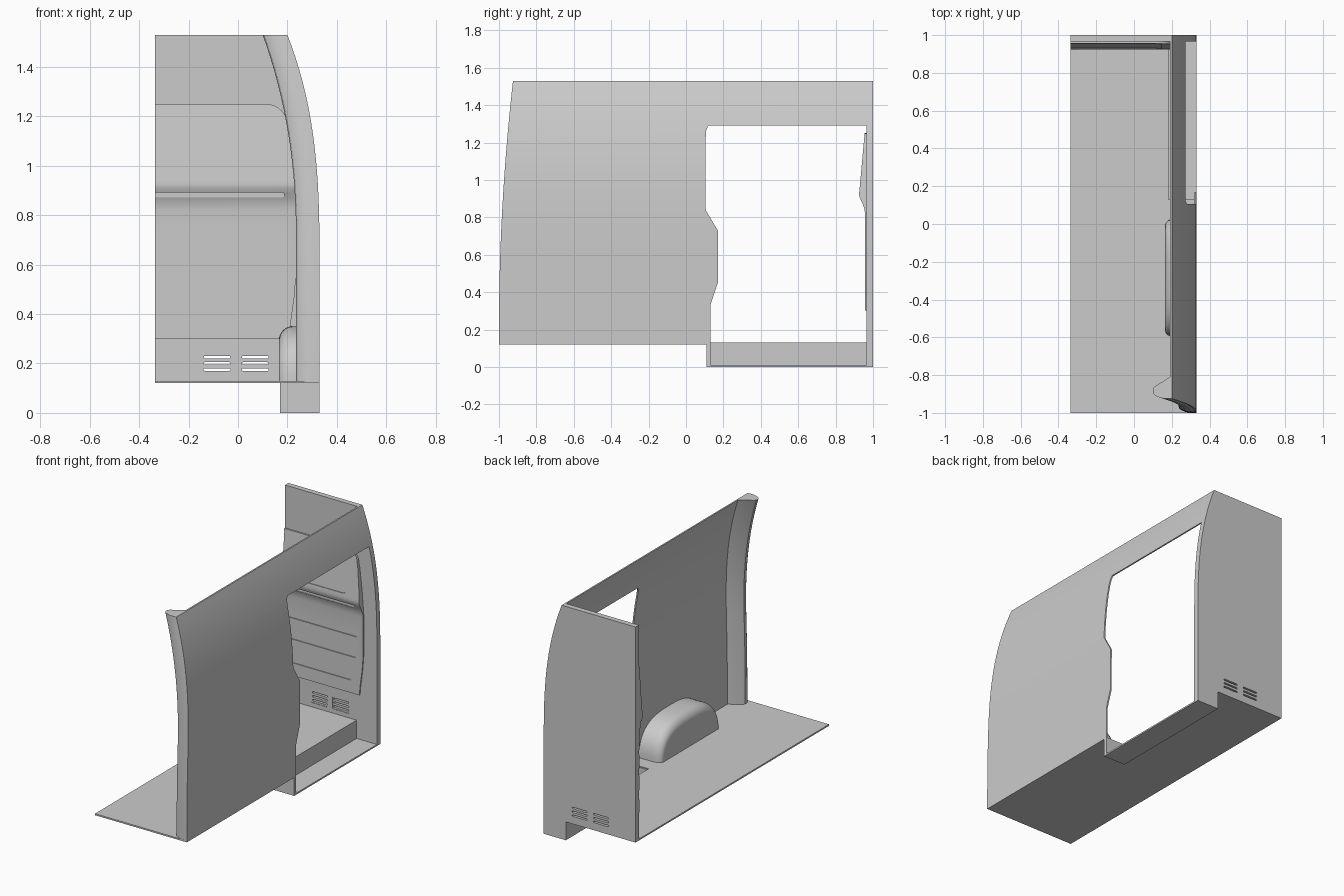
import bpy, bmesh, math

if "Cube" in bpy.data.objects:
    bpy.data.objects.remove(bpy.data.objects["Cube"])

XL, ZT, ZF = -0.335, 1.53, 0.12      # open left side, top height, floor underside


def finish(name, bm):
    bmesh.ops.recalc_face_normals(bm, faces=bm.faces)
    me = bpy.data.meshes.new(name)
    bm.to_mesh(me)
    bm.free()
    ob = bpy.data.objects.new(name, me)
    bpy.context.collection.objects.link(ob)
    return ob


def loft(name, rings):
    bm = bmesh.new()
    rs = [[bm.verts.new(p) for p in r] for r in rings]
    n = len(rs[0])
    for a, b in zip(rs, rs[1:]):
        for i in range(n):
            bm.faces.new((a[i], a[(i + 1) % n], b[(i + 1) % n], b[i]))
    bm.faces.new(rs[0])
    bm.faces.new(rs[-1])
    return finish(name, bm)


def prism(name, pts, a, b, axis):
    """Extrude a 2D outline along an axis; b may be a function of the 2nd coordinate."""
    place = {'x': lambda p, t: (t, p[0], p[1]),
             'y': lambda p, t: (p[0], t, p[1]),
             'z': lambda p, t: (p[0], p[1], t)}[axis]
    end = b if callable(b) else (lambda v: b)
    return loft(name, [[place(p, a) for p in pts], [place(p, end(p[1])) for p in pts]])


def box(name, x0, x1, y0, y1, z0, z1):
    return prism(name, [(x0, y0), (x1, y0), (x1, y1), (x0, y1)], z0, z1, 'z')


def rounded(x0, x1, z0, z1, r, seg=6):
    pts = []
    for k, (cx, cz) in enumerate([(x1 - r, z1 - r), (x0 + r, z1 - r),
                                  (x0 + r, z0 + r), (x1 - r, z0 + r)]):
        for i in range(seg + 1):
            a = math.pi / 2 * (k + i / seg)
            pts.append((cx + r * math.cos(a), cz + r * math.sin(a)))
    return pts


def boolean(ob, cutter, op='DIFFERENCE'):
    m = ob.modifiers.new('cut', 'BOOLEAN')
    m.operation, m.object, m.solver = op, cutter, 'EXACT'
    with bpy.context.temp_override(object=ob, active_object=ob, selected_objects=[ob]):
        bpy.ops.object.modifier_apply(modifier=m.name)
    bpy.data.objects.remove(cutter, do_unlink=True)


def wall_x(z):        # outer skin
    return 0.33 - 0.13 * (max(0, z - 0.6) / 0.93) ** 2.8


def rear_y(z):        # leaning rear edge
    return -1 + 0.075 * (max(0, z - 0.2) / 1.33) ** 2


def pillar_x(z):      # inner edge of the rear pillar
    return 0.235 - 0.135 * (max(0, z - 0.7) / 0.83) ** 2.2


levels = [ZF + (ZT - ZF) * i / 32 for i in range(33)]

# curved side wall with the sliding door opening
wall = loft('side_wall', [[(wall_x(z), rear_y(z), z), (wall_x(z), 0.967, z),
                           (wall_x(z) - 0.01, 0.967, z), (wall_x(z) - 0.01, rear_y(z), z)]
                          for z in levels])
opening = [(0.13, 0.05), (0.13, 0.33), (0.17, 0.45), (0.17, 0.73), (0.105, 0.84),
           (0.105, 1.22), (0.108, 1.265), (0.12, 1.29), (0.965, 1.29), (0.965, 0.7),
           (1.1, 0.7), (1.1, 0.05)]
opening = [p for p in opening if p[0] < 1] + [(0.965, 0.05)]
boolean(wall, prism('door_cutter', opening, 0.1, 0.5, 'x'))

# rear door pillar, lofted up the wall
rings = []
for z in levels:
    xo, xi, y = wall_x(z) - 0.001, pillar_x(z), rear_y(z)
    w = xo - xi
    rings.append([(xo, y + 0.001, z), (xo - 0.35 * w, y, z), (xo - 0.6 * w, y + 0.005, z),
                  (xo - 0.8 * w, y + 0.013, z), (xo - 0.94 * w, y + 0.022, z),
                  (xi, y + 0.034, z), (xi, y + 0.053, z), (xo - 0.9 * w, y + 0.065, z),
                  (xo - 0.004, y + 0.118, z)])
pillar = loft('rear_pillar', rings)

# floor with the step cut-out, and the step well
floor = prism('floor', [(XL, -1), (0.33, -1), (0.33, 0.125), (0.172, 0.125),
                        (0.172, 0.97), (XL, 0.97)], ZF, 0.13, 'z')
box('step_tread', 0.17, 0.33, 0.11, 0.97, 0, 0.01)
box('step_riser', 0.17, 0.183, 0.11, 0.97, 0.005, 0.13)
box('step_end', 0.17, 0.33, 0.11, 0.13, 0.005, 0.125)

# wheel arch with a rolled inner edge
base = [(math.copysign(abs(math.cos(a)) ** 0.7, math.cos(a)), math.sin(a) ** 0.8)
        for a in [math.pi * i / 32 for i in range(32)]] + [(-1, 0)]
rings = [[(0.325, -0.285 + 0.315 * u, 0.122 + 0.23 * v) for u, v in base]]
for i in range(9):
    a = math.pi / 2 * i / 8
    inset, x = 0.06 * (1 - math.cos(a)), 0.225 - 0.06 * math.sin(a)
    rings.append([(x, -0.285 + (0.315 - 0.6 * inset) * u, 0.122 + (0.23 - inset) * v)
                  for u, v in base])
arch = loft('wheel_arch', rings)

# bulkhead plate with vent slots
outline = [(XL, ZF), (0.17, ZF), (0.17, 0), (0.33, 0)] + \
          [(wall_x(z), z) for z in levels] + [(XL, ZT)]
bulkhead = prism('bulkhead', outline, 0.965, 1.0, 'y')
for x in (-0.145, 0.01):
    boolean(bulkhead, prism('vent_recess', rounded(x, x + 0.12, 0.158, 0.242, 0.006, 2),
                            0.9, 0.968, 'y'))
    for z in (0.175, 0.2, 0.225):
        boolean(bulkhead, prism('vent_slot', rounded(x + 0.006, x + 0.114, z - 0.005,
                                                     z + 0.005, 0.004, 2), 0.9, 1.1, 'y'))

# pressed inner panel: side section trimmed by its front outline
section = [(0.972, 0.302), (0.957, 0.302), (0.957, 0.82), (0.954, 0.845), (0.946, 0.868),
           (0.935, 0.892), (0.927, 0.91), (0.925, 0.925), (0.927, 0.942),
           (0.955, 1.25), (0.972, 1.25)]
panel = prism('bulkhead_panel', section, XL, 0.3, 'x')
corner = [(0.115 + 0.085 * math.cos(a), 1.165 + 0.085 * math.sin(a))
          for a in [math.pi / 2 * i / 8 for i in range(9)]]
trim = [(-0.5, 0.2), (0.2, 0.2), (0.213, 0.36), (0.228, 0.47), (0.235, 0.56),
        (0.235, 0.83), (0.222, 1.0), (0.207, 1.13)] + corner + [(-0.5, 1.25)]
boolean(panel, prism('panel_trim', trim, 0.8, 1.1, 'y'), 'INTERSECT')

# pressed grooves and window recess
for z0, z1, x1, depth in [(0.872, 0.892, 0.187, 0.947), (0.678, 0.712, 0.192, 0.963),
                          (0.54, 0.59, 0.186, 0.963)]:
    boolean(panel, prism('groove', rounded(-0.5, x1, z0, z1, 0.008, 3), 0.85, depth, 'y'))
boolean(panel, prism('groove', [(-0.5, 0.385), (0.145, 0.385), (0.165, 0.45), (-0.5, 0.45)],
                     0.85, 0.963, 'y'))
boolean(panel, prism('window_recess', rounded(-0.5, 0.145, 0.955, 1.23, 0.045),
                     0.8, lambda z: 0.931 + (z - 0.942) * 0.028 / 0.308, 'y'))

# smooth the curved parts, keep creases
bpy.ops.object.select_all(action='DESELECT')
for ob in (wall, pillar, arch, bulkhead, panel):
    ob.select_set(True)
bpy.context.view_layer.objects.active = wall
bpy.ops.object.shade_smooth_by_angle(angle=math.radians(30))
